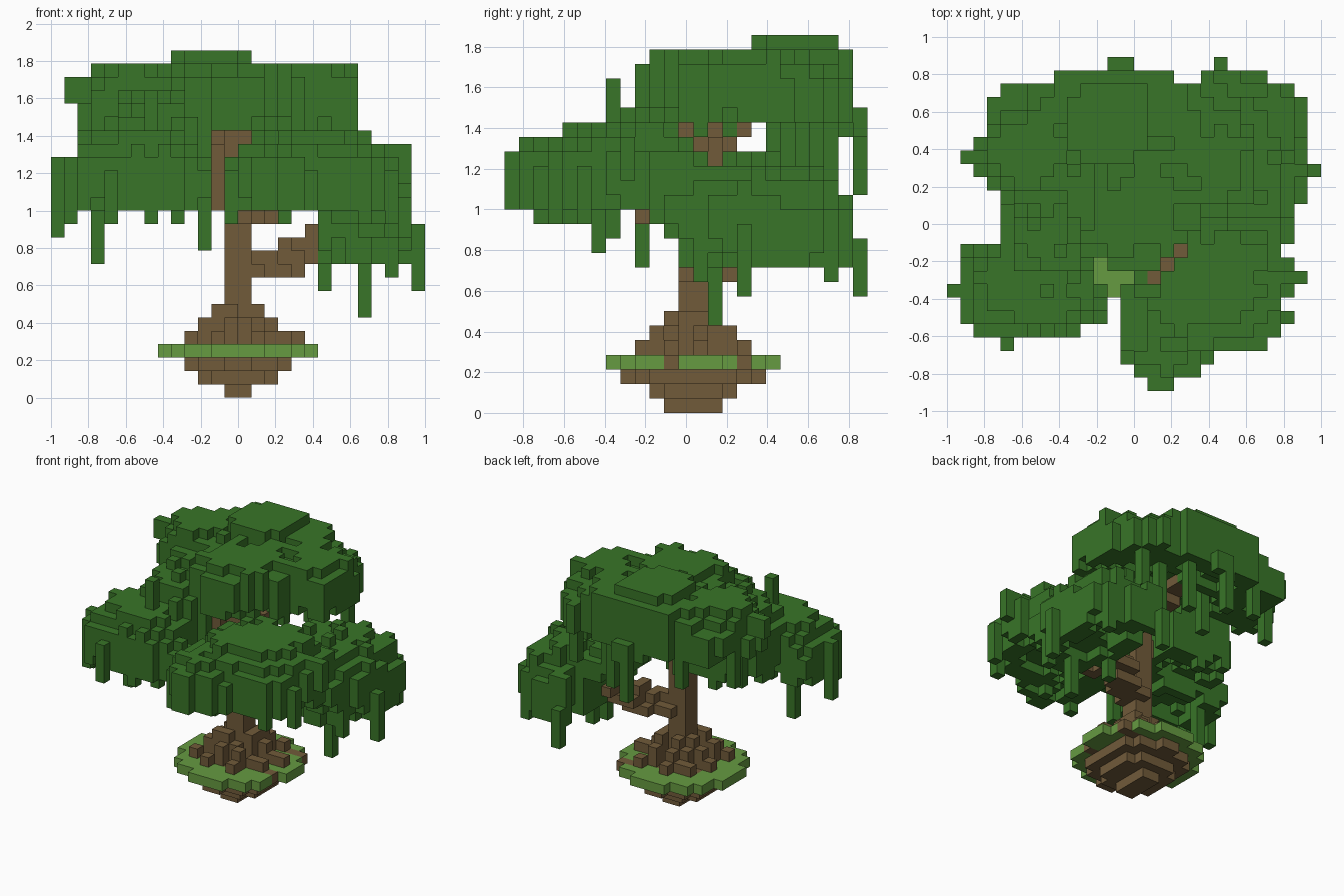
import bpy, bmesh, math, random
from mathutils import Vector

random.seed(4)
if "Cube" in bpy.data.objects:
    bpy.data.objects.remove(bpy.data.objects["Cube"], do_unlink=True)

U = 1 / 14                      # block size
ORIGIN = Vector((-1, -12.5 * U, 0))
blocks = {}                     # grid cell -> part name


def cell(x, y, z):
    p = (Vector((x, y, z)) - ORIGIN) / U
    return tuple(math.floor(v + 1e-4) for v in p)


def column(part, i, j, k0, k1):
    for k in range(k0, k1):
        blocks.setdefault((i, j, k), part)


def centre(i, j):
    return ORIGIN.x + (i + 0.5) * U, ORIGIN.y + (j + 0.5) * U


def canopy(part, cx, cy, rx, ry, bottom, edge, top, power=2.5):
    """Rough dome of leaves, heights counted in blocks."""
    for i in range(28):
        for j in range(25):
            x, y = centre(i, j)
            r = (abs((x - cx) / rx) ** power + abs((y - cy) / ry) ** power) ** (1 / power)
            over_branch = abs(x - y - 0.39) < 0.03 and 0.07 < x < 0.3
            if over_branch or r + random.uniform(-0.06, 0.1) > 1:
                continue
            high = edge + (top - edge) * min(1, 1.35 * (1 - r ** 2)) + random.uniform(-0.35, 0.45)
            low = bottom + (1 if r < 0.55 else 0) + random.choice((0, 0, 0, 1))
            if r > 0.8 and random.random() < 0.12:
                low -= 1
            column(part, i, j, low, max(low + 2, round(high)))


def vine(part, x, y, z0, z1):
    i, j, k = cell(x, y, z0 + 0.01)
    column(part, i, j, k, round(z1 / U))


def branch(points, size=1):
    for a, b in zip(points, points[1:]):
        a, b = Vector(a), Vector(b)
        for s in range(41):
            i, j, k = cell(*a.lerp(b, s / 40))
            for di in range(size):
                for dj in range(size):
                    blocks.setdefault((i + di, j + dj, k), "trunk_and_branches")


# Upper leaf mass: broad body, side wings, back ridge, front lump and cap
canopy("upper_canopy", -0.08, 0.44, 0.75, 0.40, 20, 22.5, 24.6)
canopy("upper_canopy", -0.59, 0.37, 0.21, 0.21, 21, 24, 25)
canopy("upper_canopy", 0.44, 0.33, 0.21, 0.25, 20, 24, 25)
canopy("upper_canopy", -0.12, 0.64, 0.42, 0.20, 20, 24.4, 25)
canopy("upper_canopy", 0.0, 0.04, 0.34, 0.29, 20, 23.5, 25)
for i in range(9, 15):
    for j in range(17, 23):
        if (i, j) not in ((9, 17), (14, 17), (9, 22)):
            column("upper_canopy", i, j, 22, 26)

# Lower leaf masses
canopy("front_right_canopy", -0.57, -0.35, 0.39, 0.27, 14, 17, 20, 4)
canopy("front_right_canopy", -0.42, -0.03, 0.30, 0.30, 15, 19, 22.4, 3)
canopy("front_left_canopy", 0.39, -0.31, 0.44, 0.38, 14, 17.5, 20, 3)
canopy("front_left_canopy", 0.17, -0.62, 0.24, 0.26, 14, 17, 18.6)
canopy("left_canopy", 0.68, 0.41, 0.25, 0.42, 10, 13.5, 16.5)
canopy("left_canopy", 0.68, 0.18, 0.24, 0.30, 12, 14.5, 16.5)
canopy("left_canopy", 0.50, 0.25, 0.28, 0.40, 14, 15.5, 16.5)

# Hanging vines and stray leaf blocks
for part, x, y, z0, z1 in (
    ("upper_canopy", -0.10, 0.85, 1.07, 1.50), ("upper_canopy", -0.04, 0.85, 1.36, 1.50),
    ("upper_canopy", -0.45, 0.72, 1.21, 1.50), ("upper_canopy", -0.90, 0.37, 1.57, 1.72),
    ("upper_canopy", -0.83, 0.37, 1.57, 1.72), ("upper_canopy", -0.75, 0.50, 1.21, 1.64),
    ("upper_canopy", 0.10, 0.72, 1.07, 1.50), ("upper_canopy", 0.28, 0.57, 1.07, 1.50),
    ("upper_canopy", -0.25, 0.42, 1.14, 1.50), ("upper_canopy", 0.46, 0.64, 1.14, 1.50),
    ("front_right_canopy", -0.97, -0.35, 0.86, 1.29), ("front_right_canopy", -0.75, -0.22, 0.71, 1.07),
    ("front_right_canopy", -0.18, -0.42, 0.79, 1.29), ("front_right_canopy", -0.47, -0.57, 0.93, 1.14),
    ("front_right_canopy", -0.68, -0.64, 0.93, 1.21), ("front_right_canopy", -0.32, -0.50, 0.93, 1.14),
    ("front_right_canopy", -0.45, -0.35, 1.14, 1.64),
    ("front_left_canopy", 0.67, -0.64, 0.93, 1.29), ("front_left_canopy", 0.90, -0.28, 1.14, 1.36),
    ("front_left_canopy", 0.83, -0.28, 1.14, 1.36), ("left_canopy", 0.67, 0.14, 0.43, 0.93),
    ("left_canopy", 0.46, 0.28, 0.57, 1.0), ("left_canopy", 0.96, 0.28, 0.57, 0.93),
    ("left_canopy", 0.90, 0.28, 0.79, 1.14), ("left_canopy", 0.46, 0.85, 0.57, 0.86),
    ("left_canopy", 0.46, 0.78, 0.72, 1.07), ("left_canopy", 0.53, 0.78, 0.79, 1.07),
    ("left_canopy", 0.82, 0.70, 0.64, 0.93), ("left_canopy", 0.90, 0.57, 0.79, 1.0),
):
    vine(part, x, y, z0, z1)

# Trunk
for i in (13, 14):
    for j in (12, 13):
        column("trunk_and_branches", i, j, 0, 15)

# Branches reaching into each leaf mass
branch([(-0.04, 0.0, 1.07), (-0.04, 0.0, 1.4), (-0.1, 0.15, 1.4), (-0.12, 0.35, 1.5)], 2)
branch([(0.04, 0.03, 1.2), (0.1, 0.2, 1.32), (0.4, 0.35, 1.5)])
branch([(-0.1, 0.0, 1.1), (-0.1, -0.05, 1.25), (-0.18, -0.1, 1.4)])
branch([(-0.04, 0.0, 1.0), (-0.11, -0.08, 1.1), (-0.2, -0.14, 1.18), (-0.45, -0.2, 1.22)])
branch([(0.04, 0.0, 0.95), (0.1, -0.16, 0.97), (0.25, -0.22, 0.98), (0.35, -0.35, 1.1)])
branch([(0.04, -0.04, 1.1), (0.11, -0.28, 1.25), (0.25, -0.14, 1.35)])
for lift in (0, U):
    branch([(0.04, 0.03, 0.66 + lift), (0.2, 0.1, 0.68 + lift),
            (0.3, 0.2, 0.75 + lift), (0.5, 0.28, 0.83 + lift)], 1 if lift else 2)

# Earth below, grass rim and brown floor, notched where two roots reach the rim
for k, (rx, ry) in enumerate(((0.08, 0.15), (0.22, 0.22), (0.31, 0.35), (0.43, 0.43))):
    for i in range(28):
        for j in range(25):
            x, y = centre(i, j)
            y -= U / 2
            r = abs(x / rx) ** 1.6 + abs(y / ry) ** 1.6
            notch = k == 3 and j in (11, 16) and x > 0.2
            if r < 1.05 and not (notch and x > 0.36):
                rim = k == 3 and math.hypot(x, y) > 0.24
                column("grass_rim" if rim and not notch else "earth", i, j, k, k + 1)

# Roots stepping down from the trunk
for n in range(9):
    angle = n * math.tau / 9 + 0.2
    for step in range(1, 6 if n == 0 else 5):
        d = step * U
        i, j, k = cell(d * math.cos(angle), U / 2 + d * math.sin(angle), 0.3)
        height = 8.4 - 0.75 * step + random.choice((-1, 0, 0))
        column("roots", i, j, 4, min(7, max(5, round(height))))


# Materials
def material(name, colour):
    m = bpy.data.materials.new(name)
    m.use_nodes = True
    m.diffuse_color = (*colour, 1)
    bsdf = next(n for n in m.node_tree.nodes if n.type == "BSDF_PRINCIPLED")
    bsdf.inputs["Base Color"].default_value = (*colour, 1)
    bsdf.inputs["Roughness"].default_value = 0.9
    return m


leaf = material("leaf_green", (0.04, 0.178, 0.021))
grass = material("grass_green", (0.133, 0.325, 0.053))
bark = material("bark_brown", (0.165, 0.104, 0.042))


def build(part, mat):
    """Mesh only the block sides that touch open air."""
    bm = bmesh.new()
    verts = {}
    for c, owner in blocks.items():
        if owner != part:
            continue
        for axis in range(3):
            for side in (0, 1):
                near = list(c)
                near[axis] += 2 * side - 1
                if tuple(near) in blocks:
                    continue
                ring = []
                for a, b in ((0, 0), (1, 0), (1, 1), (0, 1)):
                    p = list(c)
                    p[axis] += side
                    p[(axis + 1) % 3] += a
                    p[(axis + 2) % 3] += b
                    key = tuple(p)
                    if key not in verts:
                        verts[key] = bm.verts.new(ORIGIN + Vector(key) * U)
                    ring.append(verts[key])
                bm.faces.new(ring if side else ring[::-1])
    mesh = bpy.data.meshes.new(part)
    bm.to_mesh(mesh)
    bm.free()
    mesh.materials.append(mat)
    bpy.context.collection.objects.link(bpy.data.objects.new(part, mesh))


for part in sorted(set(blocks.values())):
    build(part, leaf if "canopy" in part else grass if part == "grass_rim" else bark)
